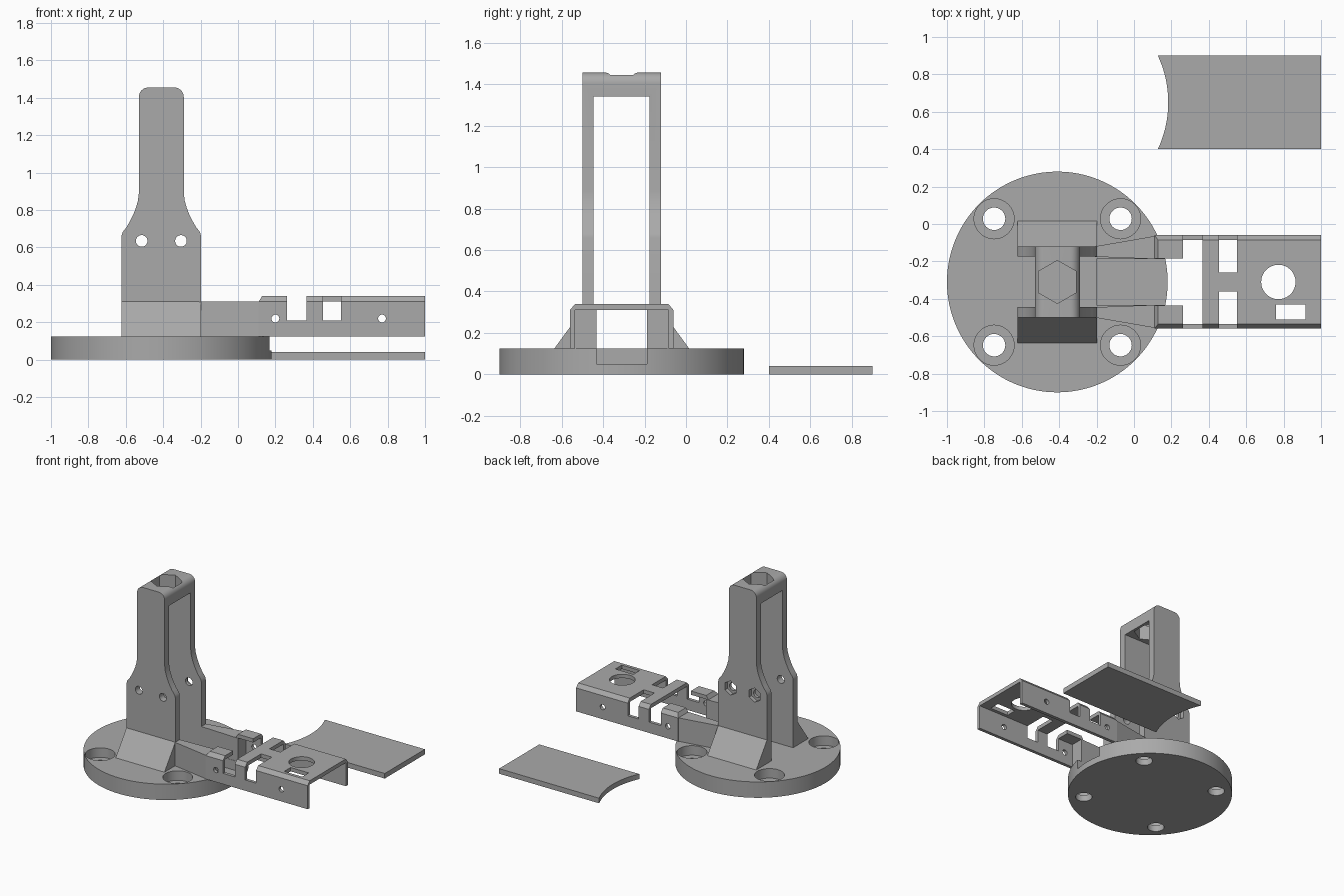
import bpy, bmesh
from math import pi, sin, cos, sqrt

old = bpy.data.objects.get("Cube")
if old:
    bpy.data.objects.remove(old, do_unlink=True)

GREY = (0.4, 0.4, 0.4, 1)
mat = bpy.data.materials.new("plain_grey")
mat.use_nodes = True
mat.diffuse_color = GREY
mat.node_tree.nodes["Principled BSDF"].inputs["Base Color"].default_value = GREY

CX, CY = -0.41, -0.31      # tower axis
R = 0.59                   # base radius
DECK = 0.125               # top of base


def prism(name, pts, axis, a, b):
    """Extrude a 2D outline along an axis: x takes (y,z), y takes (x,z), z takes (x,y)."""
    place = {"x": lambda p, t: (t, p[0], p[1]),
             "y": lambda p, t: (p[0], t, p[1]),
             "z": lambda p, t: (p[0], p[1], t)}[axis]
    bm = bmesh.new()
    lo = [bm.verts.new(place(p, a)) for p in pts]
    hi = [bm.verts.new(place(p, b)) for p in pts]
    bm.faces.new(lo)
    bm.faces.new(hi)
    for i in range(len(pts)):
        j = (i + 1) % len(pts)
        bm.faces.new((lo[i], lo[j], hi[j], hi[i]))
    bmesh.ops.recalc_face_normals(bm, faces=bm.faces)
    me = bpy.data.meshes.new(name)
    bm.to_mesh(me)
    bm.free()
    me.materials.append(mat)
    ob = bpy.data.objects.new(name, me)
    bpy.context.collection.objects.link(ob)
    return ob


def ring(x, y, r, n=32, turn=0.0):
    return [(x + r * cos(turn + 2 * pi * i / n), y + r * sin(turn + 2 * pi * i / n))
            for i in range(n)]


def rect(x0, x1, y0, y1):
    return [(x0, y0), (x1, y0), (x1, y1), (x0, y1)]


def cut(ob, pts, axis, a, b):
    """Subtract an extruded outline from a part."""
    tool = prism("cutter", pts, axis, a, b)
    tool.hide_render = True
    mod = ob.modifiers.new("cut", "BOOLEAN")
    mod.operation, mod.solver, mod.object = "DIFFERENCE", "EXACT", tool
    select(ob)
    bpy.ops.object.modifier_apply(modifier=mod.name)
    bpy.data.objects.remove(tool, do_unlink=True)


def select(ob):
    bpy.ops.object.select_all(action="DESELECT")
    bpy.context.view_layer.objects.active = ob
    ob.select_set(True)


def smooth(ob):
    select(ob)
    bpy.ops.object.shade_smooth_by_angle(angle=0.45)


# Round base with four counterbored screw holes and a slot under the arm
base = prism("round_base", ring(CX, CY, R, 128), "z", 0, DECK)
for sx in (-1, 1):
    for sy in (-1, 1):
        hx, hy = CX + sx * 0.338, CY + sy * 0.338
        cut(base, ring(hx, hy, 0.06), "z", -0.1, 0.2)
        cut(base, ring(hx, hy, 0.107, 48), "z", 0.05, 0.2)
cut(base, rect(-0.2, 0.3, CY - 0.122, CY + 0.122), "z", 0.05, 0.2)
smooth(base)

# Tower: half outline of width against height, mirrored, then hollowed
half = [(0.213, DECK), (0.213, 0.66), (0.207, 0.682), (0.185, 0.71), (0.165, 0.745),
        (0.148, 0.78), (0.135, 0.815), (0.125, 0.85), (0.12, 0.89)]
half += [(0.07 + 0.05 * cos(i * pi / 16), 1.405 + 0.05 * sin(i * pi / 16)) for i in range(9)]
outline = [(CX + w, z) for w, z in half] + [(CX - w, z) for w, z in reversed(half)]
tower = prism("tower", outline, "y", -0.5, -0.12)
cut(tower, rect(-0.445, -0.175, 0, 1.34), "x", -1, 0.2)
cut(tower, ring(CX, CY, 0.115, 6, pi / 2), "z", 1.2, 1.6)
for sx in (-1, 1):
    cut(tower, ring(CX + sx * 0.105, 0.635, 0.031), "y", -0.6, 0)
    cut(tower, ring(CX + sx * 0.105, 0.635, 0.056, 6, pi / 2), "y", -0.15, 0)
smooth(tower)

# Sloped feet and widening arm walls on both sides
for s, side in ((-1, "front"), (1, "back")):
    prism(side + "_foot", [(CY + s * 0.19, DECK), (CY + s * 0.325, DECK), (CY + s * 0.19, 0.31)],
          "x", CX - 0.213, CX + 0.213)
    prism(side + "_arm_wall", [(-0.21, CY + s * 0.135), (-0.21, CY + s * 0.19),
                               (0.13, CY + s * 0.249), (0.13, CY + s * 0.122)],
          "z", DECK, 0.31)

# Channel rail, open underneath, with chamfered upper edges
sec = [(0.25, DECK), (0.25, 0.31), (0.225, 0.34)]
inner = [(0.225, 0.31), (0.225, DECK)]
section = ([(CY + w, z) for w, z in sec] + [(CY - w, z) for w, z in reversed(sec)]
           + [(CY - w, z) for w, z in reversed(inner)] + [(CY + w, z) for w, z in inner])
rail = prism("channel_rail", section, "x", 0.11, 1.0)
cut(rail, [(0.1, 0.31), (0.11, 0.31), (0.132, 0.345), (0.1, 0.345)], "y", -1, 0.5)
cut(rail, rect(0.05, 0.3, CY - 0.125, CY + 0.125), "z", 0.2, 0.5)
cut(rail, rect(0.262, 0.365, 0.21, 0.5), "y", -1, 0.5)
for s in (-1, 1):
    y0, y1 = sorted((CY + s * 0.052, CY + s * 0.4))
    cut(rail, rect(0.455, 0.55, y0, y1), "z", 0.21, 0.5)
for x in (0.2, 0.77):
    cut(rail, ring(x, 0.22, 0.021, 24), "y", -1, 0.5)
cut(rail, ring(0.772, CY, 0.092, 48), "z", 0.2, 0.5)
cut(rail, rect(0.76, 0.917, -0.51, -0.43), "z", 0.2, 0.5)
smooth(rail)

# Loose cover plate with one end hollowed to the base radius
arc = [0.4 + 0.5 * i / 24 for i in range(25)]
plate = [(0.183 - R + sqrt(R * R - (y - 0.65) ** 2), y) for y in arc]
cover = prism("cover_plate", plate + [(1.0, 0.9), (1.0, 0.4)], "z", 0, 0.04)
smooth(cover)
